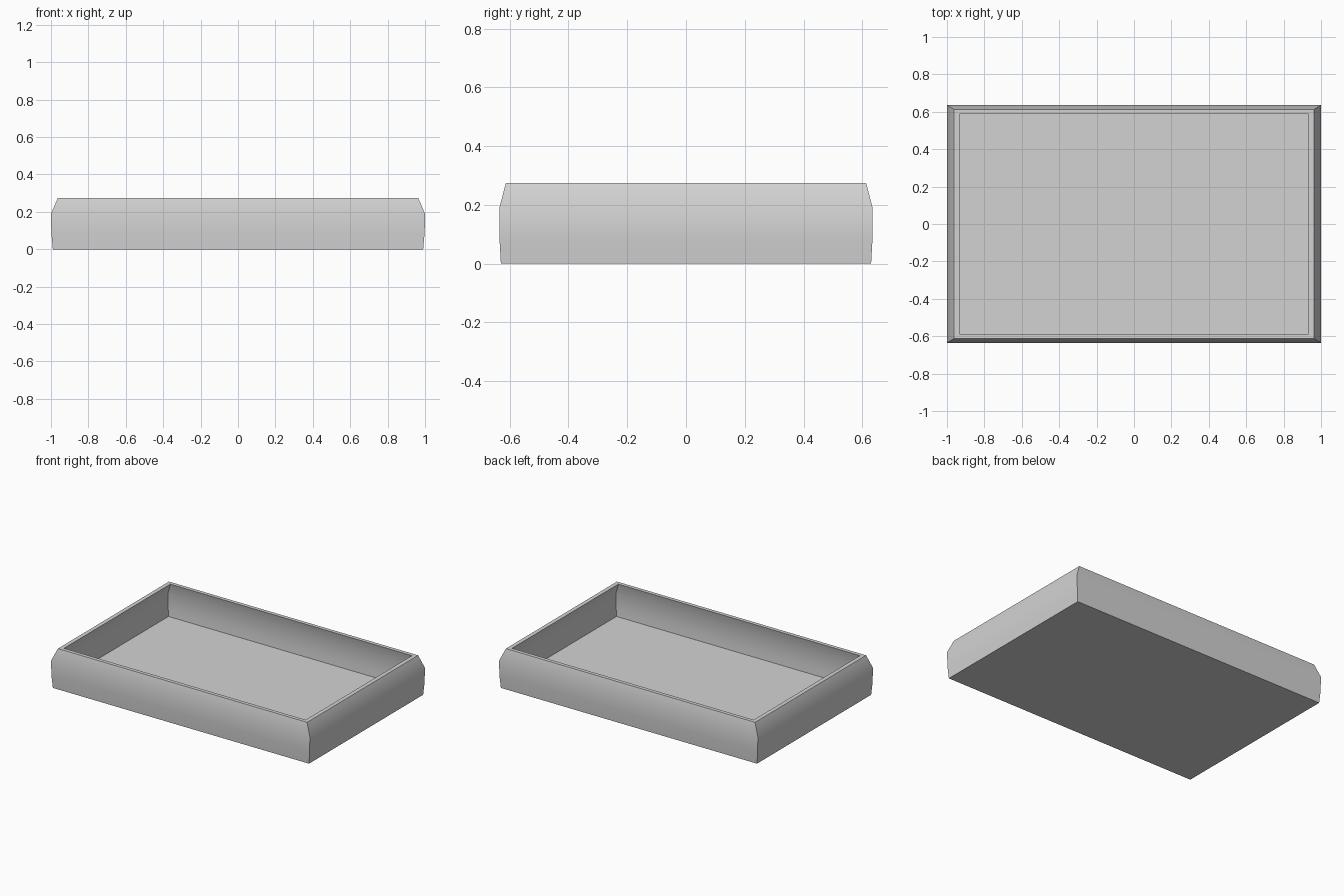
import bpy
import bmesh
import math

cube = bpy.data.objects.get("Cube")
if cube:
    bpy.data.objects.remove(cube, do_unlink=True)

grey = bpy.data.materials.new("plain grey")
grey.use_nodes = True
colour = (0.65, 0.65, 0.65, 1)
grey.diffuse_color = colour
grey.node_tree.nodes["Principled BSDF"].inputs["Base Color"].default_value = colour

# Wall section: half width, half depth, height; up the outside, over the rim, down the inside
section = [
    (0.99, 0.63, 0.0),
    (0.998, 0.635, 0.09),
    (1.0, 0.635, 0.19),
    (0.963, 0.613, 0.275),
    (0.934, 0.587, 0.275),
    (0.968, 0.609, 0.19),
    (0.966, 0.609, 0.09),
    (0.961, 0.605, 0.035),
]
corners = [(-1, -1), (1, -1), (1, 1), (-1, 1)]

# Tray: rectangular rings bridged along the section, closed by base and floor
bm = bmesh.new()
rings = [[bm.verts.new((sx * x, sy * y, z)) for sx, sy in corners]
         for x, y, z in section]
for low, high in zip(rings, rings[1:]):
    for i in range(4):
        j = (i + 1) % 4
        bm.faces.new((low[i], low[j], high[j], high[i]))
bm.faces.new(rings[0][::-1])
bm.faces.new(rings[-1])
bmesh.ops.recalc_face_normals(bm, faces=bm.faces)

mesh = bpy.data.meshes.new("tray")
bm.to_mesh(mesh)
bm.free()
mesh.materials.append(grey)
tray = bpy.data.objects.new("tray", mesh)
bpy.context.collection.objects.link(tray)

# Soft wall curve with crisp corners and rim
bpy.ops.object.select_all(action="DESELECT")
tray.select_set(True)
bpy.context.view_layer.objects.active = tray
bpy.ops.object.shade_smooth_by_angle(angle=math.radians(35))
